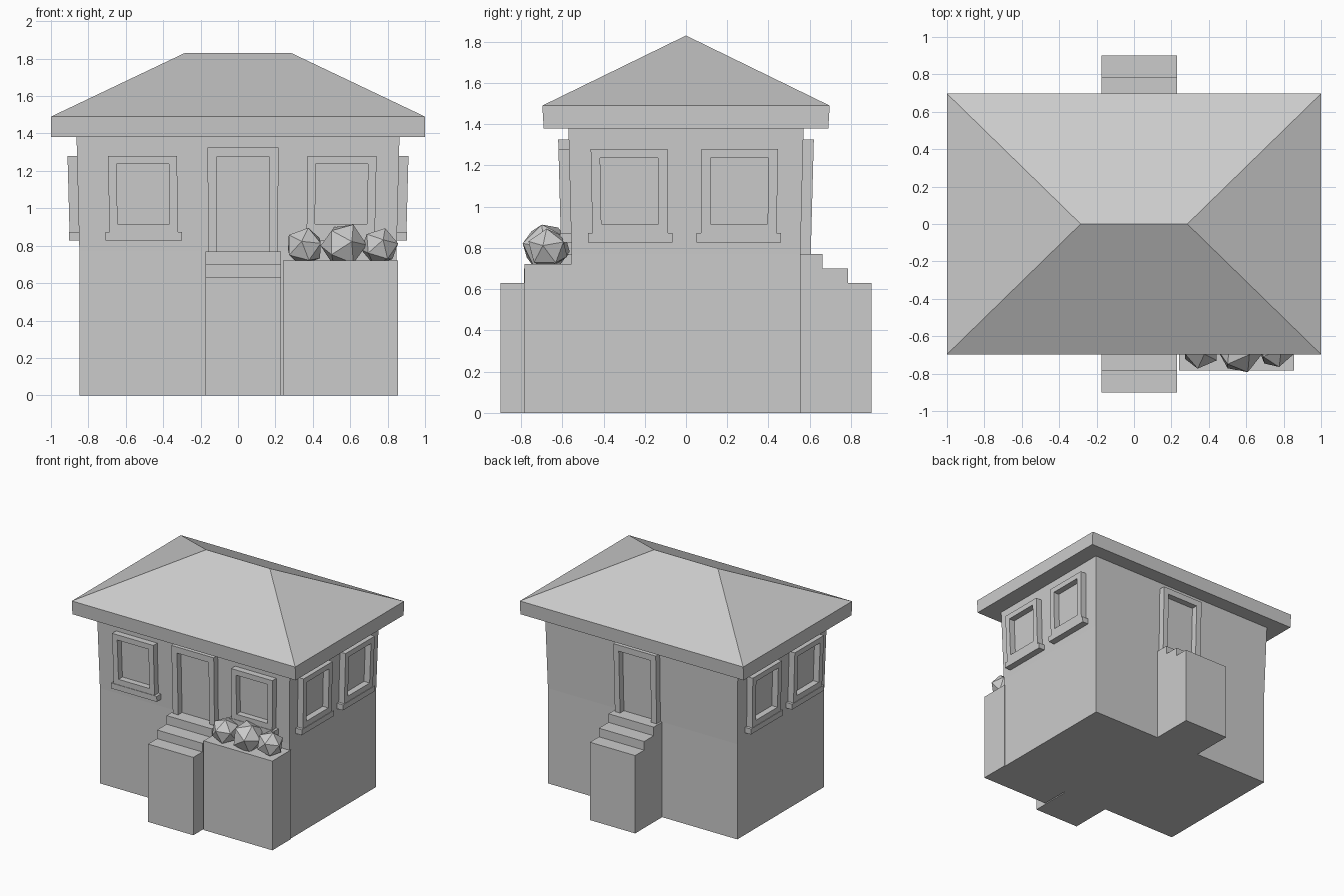
import bpy, bmesh, random
from mathutils import Matrix, Vector

random.seed(4)
cube = bpy.data.objects.get("Cube")
if cube:
    bpy.data.objects.remove(cube, do_unlink=True)

grey = bpy.data.materials.new("plain grey")
grey.use_nodes = True
COLOUR = (0.6, 0.6, 0.6, 1)
grey.diffuse_color = COLOUR
grey.node_tree.nodes["Principled BSDF"].inputs["Base Color"].default_value = COLOUR

WALL_X, WALL_Y = 0.848, 0.555
FLOOR, EAVE = 0.77, 1.38
FRAME = 0.05


def flare(p):
    """Lean the upper storey slightly outward."""
    f = max(0, p[2] - FLOOR) / (EAVE - FLOOR)
    return Vector((p[0] * (1 + 0.018 * f), p[1] * (1 + 0.027 * f), p[2]))


def finish(name, bm):
    bmesh.ops.recalc_face_normals(bm, faces=bm.faces)
    mesh = bpy.data.meshes.new(name)
    bm.to_mesh(mesh)
    bm.free()
    mesh.materials.append(grey)
    obj = bpy.data.objects.new(name, mesh)
    bpy.context.collection.objects.link(obj)
    return obj


def loft(name, rings):
    """Join matching rings of points into a closed solid."""
    bm = bmesh.new()
    loops = [[bm.verts.new(p) for p in ring] for ring in rings]
    for a, b in zip(loops, loops[1:]):
        for i in range(len(a)):
            j = (i + 1) % len(a)
            bm.faces.new((a[i], a[j], b[j], b[i]))
    bm.faces.new(loops[0])
    bm.faces.new(loops[-1])
    return finish(name, bm)


def rect(x0, x1, y0, y1, z):
    return [(x0, y0, z), (x1, y0, z), (x1, y1, z), (x0, y1, z)]


def on_wall(side, u, z, d):
    """Point on a wall: u along it, z up, d out from it."""
    p = {"front": (u, -WALL_Y - d, z), "back": (u, WALL_Y + d, z),
         "left": (WALL_X + d, u, z), "right": (-WALL_X - d, u, z)}[side]
    return flare(p)


def frame(name, side, outer, inner, closed):
    """Raised surround between an outer and an inner outline."""
    bm = bmesh.new()

    def row(points, d):
        return [bm.verts.new(on_wall(side, u, z, d)) for u, z in points]

    bands = [row(outer, -0.01), row(outer, FRAME), row(inner, FRAME), row(inner, -0.01)]
    n = len(outer)
    for a, b in zip(bands, bands[1:]):
        for i in range(n if closed else n - 1):
            j = (i + 1) % n
            bm.faces.new((a[i], a[j], b[j], b[i]))
    if not closed:
        for i in (0, -1):
            bm.faces.new([band[i] for band in bands])
    finish(name, bm)


def window(side, c, label):
    def box(half, low, high):
        return [(c - half, low), (c + half, low), (c + half, high), (c - half, high)]

    name = f"{side}_window_{label}"
    frame(name + "_frame", side, box(0.182, 0.86, 1.28), box(0.138, 0.917, 1.237), True)
    sill = box(0.204, 0.827, 0.872)
    loft(name + "_sill", [[on_wall(side, u, z, d) for u, z in sill]
                          for d in (-0.01, FRAME + 0.004)])


# Walls
loft("walls", [[flare(p) for p in rect(-WALL_X, WALL_X, -WALL_Y, WALL_Y, z)]
               for z in (0, FLOOR, EAVE)])

# Hipped roof with a deep fascia
bm = bmesh.new()
low = [bm.verts.new(p) for p in rect(-1, 1, -0.69, 0.69, EAVE)]
top = [bm.verts.new(p) for p in rect(-1, 1, -0.697, 0.697, 1.49)]
west, east = (bm.verts.new((x, 0, 1.83)) for x in (-0.285, 0.285))
bm.faces.new(low)
for i in range(4):
    j = (i + 1) % 4
    bm.faces.new((low[i], low[j], top[j], top[i]))
bm.faces.new((top[0], top[1], east, west))
bm.faces.new((top[2], top[3], west, east))
bm.faces.new((top[1], top[2], east))
bm.faces.new((top[3], top[0], west))
finish("roof", bm)

# Doorways with their steps, front and back
stair = [(0.54, 0), (0.9, 0), (0.9, 0.63), (0.785, 0.63), (0.785, 0.7),
         (0.663, 0.7), (0.663, FLOOR), (0.54, FLOOR)]
for side, s in (("front", -1), ("back", 1)):
    loft(side + "_steps", [[(x, s * y, z) for y, z in stair] for x in (-0.175, 0.23)])
    frame(side + "_door_frame", side,
          [(-0.16, FLOOR), (-0.16, 1.325), (0.213, 1.325), (0.213, FLOOR)],
          [(-0.112, FLOOR), (-0.112, 1.275), (0.167, 1.275), (0.167, FLOOR)], False)

# Windows
for side, centres in (("front", (-0.503, 0.548)), ("left", (-0.27, 0.255)),
                      ("right", (-0.27, 0.255))):
    for c, label in zip(centres, ("a", "b")):
        window(side, c, label)

# Planter with three faceted bushes
loft("planter", [rect(0.24, 0.855, -0.782, -0.54, z) for z in (0, 0.722)])
for n, (x, y, z, r) in enumerate([(0.355, -0.672, 0.795, 0.106),
                                  (0.565, -0.678, 0.802, 0.124),
                                  (0.757, -0.67, 0.795, 0.103)]):
    bm = bmesh.new()
    bmesh.ops.create_icosphere(bm, subdivisions=1, radius=r)
    spin = Matrix.Rotation(random.uniform(0, 3), 4, "Z") @ Matrix.Rotation(random.uniform(0, 3), 4, "X")
    bmesh.ops.transform(bm, matrix=Matrix.Translation((x, y, z)) @ spin, verts=bm.verts)
    finish(f"bush_{n + 1}", bm)
